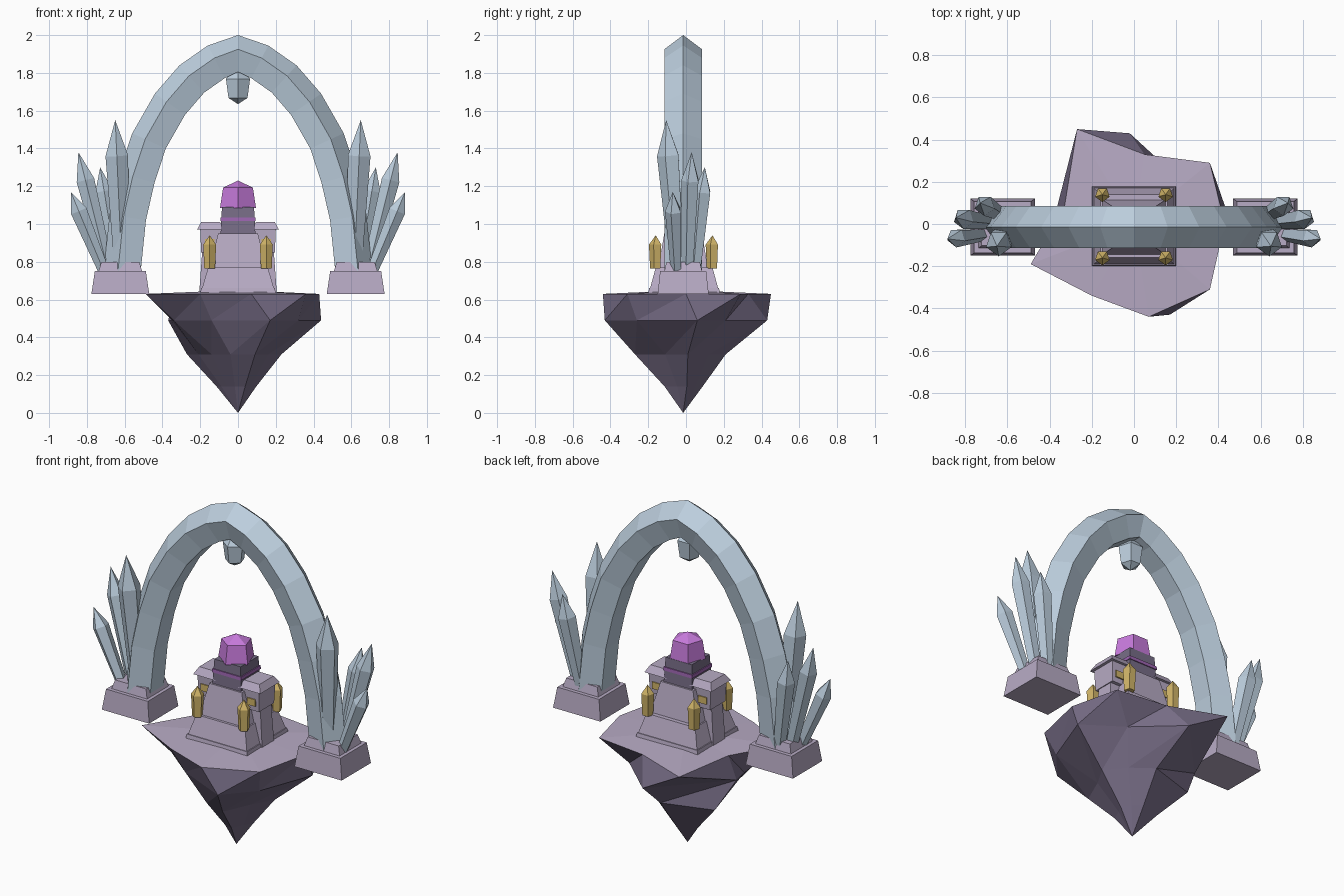
import bpy, bmesh, math
from mathutils import Vector

if "Cube" in bpy.data.objects:
    bpy.data.objects.remove(bpy.data.objects["Cube"])

YC = -0.015  # shared depth centre of the architecture


def material(name, srgb):
    m = bpy.data.materials.new(name)
    lin = [c / 12.92 if c <= 0.04045 else ((c + 0.055) / 1.055) ** 2.4 for c in srgb]
    m.diffuse_color = (*lin, 1)
    m.use_nodes = True
    m.node_tree.nodes["Principled BSDF"].inputs["Base Color"].default_value = m.diffuse_color
    return m


STONE = material("pale_stone", (0.72, 0.67, 0.77))
ROCK = material("dark_rock", (0.47, 0.43, 0.53))
ICE = material("ice_blue", (0.74, 0.81, 0.87))
GOLD = material("gold", (0.82, 0.71, 0.41))
GEM = material("violet_gem", (0.78, 0.48, 0.86))
TRIM = material("violet_trim", (0.62, 0.40, 0.70))


def loft(name, rings, mats, split=False):
    """Skin a list of point rings; one-point rings become tips."""
    bm = bmesh.new()
    loops = [[bm.verts.new(p) for p in r] for r in rings]
    for a, b in zip(loops, loops[1:]):
        n = max(len(a), len(b))
        for i in range(n):
            j = (i + 1) % n
            if len(a) == 1:
                bm.faces.new((a[0], b[j], b[i]))
            elif len(b) == 1:
                bm.faces.new((a[i], a[j], b[0]))
            elif split:
                bm.faces.new((a[i], a[j], b[j]))
                bm.faces.new((a[i], b[j], b[i]))
            else:
                bm.faces.new((a[i], a[j], b[j], b[i]))
    for end in (loops[0], loops[-1]):
        if len(end) > 2:
            bm.faces.new(end)
    bmesh.ops.recalc_face_normals(bm, faces=bm.faces)
    me = bpy.data.meshes.new(name)
    bm.to_mesh(me)
    bm.free()
    for m in mats:
        me.materials.append(m)
    ob = bpy.data.objects.new(name, me)
    bpy.context.collection.objects.link(ob)
    return ob


def frustum(name, x, y, z0, z1, bottom, top, mat):
    """Tapered block from half sizes at the bottom and top."""
    def ring(h, z):
        return [(x + sx * h[0], y + sy * h[1], z) for sx, sy in ((-1, -1), (1, -1), (1, 1), (-1, 1))]
    return loft(name, [ring(bottom, z0), ring(top, z1)], [mat])


def crystal(name, base, tip, profile, mat, sides=5):
    """Faceted shard: profile holds (fraction along axis, radius)."""
    base, tip = Vector(base), Vector(tip)
    axis = tip - base
    rot = Vector((0, 0, 1)).rotation_difference(axis.normalized())
    rings = []
    for t, r in profile:
        if r == 0:
            rings.append([base + axis * t])
        else:
            angles = [2 * math.pi * i / sides - math.pi / 2 for i in range(sides)]
            rings.append([base + axis * t + rot @ Vector((r * math.cos(a), r * math.sin(a), 0)) for a in angles])
    return loft(name, rings, [mat])


# Floating island: irregular rings narrowing to a point, pale on top
rim = [(-.27, .45), (.05, .33), (.36, .29), (.43, 0), (.36, -.31), (.07, -.44), (-.20, -.34), (-.49, -.19), (-.33, .08)]
mid = [(-.37, .06), (-.02, .43), (.22, .21), (.44, .06), (.32, -.26), (.17, -.43), (-.14, -.29), (-.34, -.13), (-.35, -.04)]
low = [(-.27, .12), (.02, .21), (.14, .12), (.23, .01), (.16, -.11), (.09, -.27), (-.04, -.23), (-.14, -.09), (-.21, .01)]
levels = [[(0, 0, .65)]] + [[(x * s, y * s, z) for x, y in ring]
                            for ring, s, z in ((rim, 1, .63), (mid, 1, .49), (low, 1, .31), (low, .42, .14))]
island = loft("floating_island", levels + [[(0, -.015, 0)]], [ROCK, STONE], split=True)
for p in island.data.polygons:
    p.material_index = 1 if p.normal.z > 0.8 else 0

# Arch: pentagonal section swept along a pointed curve, ridge outward
half = [(.71, .76), (.68, 1.05), (.63, 1.27), (.56, 1.48), (.44, 1.69), (.31, 1.84), (.16, 1.945)]
path = half + [(0, 2.0)] + [(-x, z) for x, z in reversed(half)]
section = [(0, 0), (.1, .075), (.062, .195), (-.062, .195), (-.1, .075)]
rings = []
for i, (x, z) in enumerate(path):
    a, b = path[max(i - 1, 0)], path[min(i + 1, len(path) - 1)]
    t = Vector((b[0] - a[0], b[1] - a[1])).normalized()
    rings.append([(x - t.y * d, YC + y, z + t.x * d) for y, d in section])
loft("ice_arch", rings, [ICE])

# Hanging crystal under the crown
crystal("hanging_crystal", (0, -.03, 1.635), (0, -.03, 1.85),
        [(0, 0), (.15, .053), (.62, .067), (1, 0)], ICE)

# Pedestals with shard clusters, mirrored left and right
shards = [((.615, -.045, .77), (.65, -.105, 1.55), .063),
          ((.69, .01, .76), (.845, .03, 1.38), .05),
          ((.64, .05, .76), (.73, .10, 1.30), .05),
          ((.71, -.05, .75), (.885, -.07, 1.17), .046)]
for s, side in ((-1, "left"), (1, "right")):
    frustum(f"{side}_pedestal_base", s * .623, YC, .63, .75, (.153, .135), (.135, .122), STONE)
    frustum(f"{side}_pedestal_cap", s * .623, YC, .75, .80, (.115, .10), (.10, .088), STONE)
    for i, (b, t, r) in enumerate(shards):
        crystal(f"{side}_shard_{i + 1}", (s * b[0], b[1], b[2]), (s * t[0], t[1], t[2]),
                [(0, r * .66), (.76, r), (1, 0)], ICE)

# Shrine: plinth, stepped base and tapered body
frustum("shrine_plinth", 0, YC + .005, .63, .66, (.20, .19), (.195, .185), STONE)
frustum("shrine_base", 0, YC + .005, .66, .77, (.19, .18), (.158, .15), STONE)
frustum("shrine_body", 0, YC, .77, .95, (.15, .13), (.105, .10), STONE)

# Side wings with buttress, block and sloped roof, gold plates front and back
for s, side in ((-1, "left"), (1, "right")):
    frustum(f"{side}_buttress", s * .16, YC, .64, .85, (.045, .055), (.03, .05), STONE)
    frustum(f"{side}_wing", s * .14, YC, .85, .97, (.055, .07), (.06, .075), STONE)
    frustum(f"{side}_wing_roof", s * .145, YC, .97, 1.01, (.072, .09), (.05, .065), STONE)
    for f, face in ((-1, "front"), (1, "back")):
        frustum(f"{side}_{face}_gold_plate", s * .15, YC + f * .075, .88, .92, (.026, .004), (.026, .004), GOLD)
        # Gold finials standing on the base corners
        x, y = s * .15, YC + .005 + f * .15
        crystal(f"{side}_{face}_finial", (x, y, .765), (x, y, .94),
                [(0, .03), (.72, .036), (1, 0)], GOLD)

# Dark tower neck with a violet band and the crowning gem
frustum("tower_neck", 0, YC, .95, 1.09, (.092, .09), (.085, .082), ROCK)
frustum("tower_band", 0, YC, 1.015, 1.035, (.094, .092), (.093, .091), TRIM)
crystal("crown_gem", (0, YC, 1.085), (0, YC, 1.23),
        [(0, .10), (.74, .083), (1, 0)], GEM)
